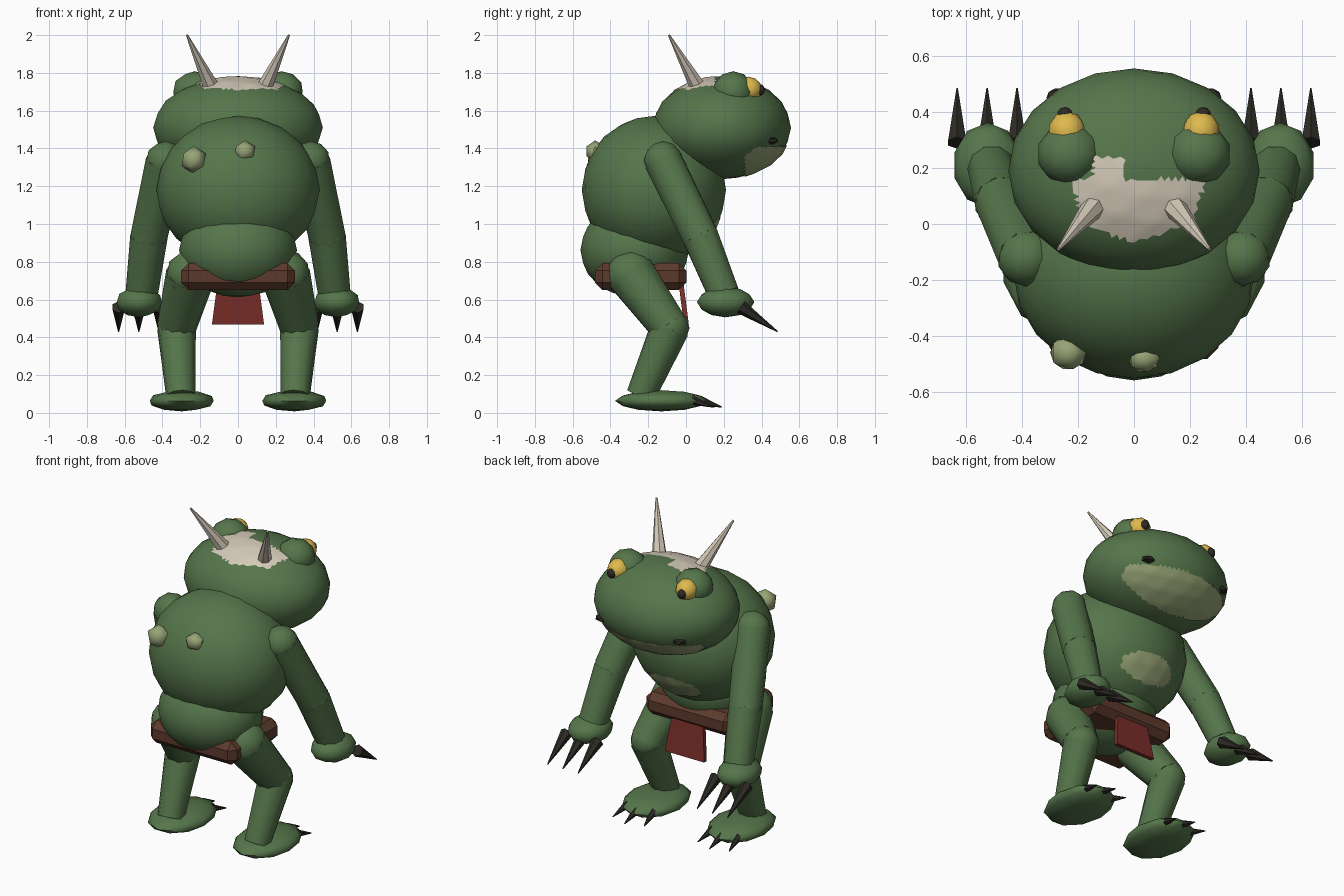
import bpy, bmesh, math
from mathutils import Vector, Matrix

if "Cube" in bpy.data.objects:
    bpy.data.objects.remove(bpy.data.objects["Cube"])


def material(name, rgb):
    m = bpy.data.materials.new(name)
    m.diffuse_color = (*rgb, 1)
    m.use_nodes = True
    m.node_tree.nodes["Principled BSDF"].inputs["Base Color"].default_value = m.diffuse_color
    return m


GREEN = material("skin green", (0.092, 0.18, 0.07))
PALE = material("pale green", (0.31, 0.37, 0.18))
BONE = material("bone", (0.66, 0.59, 0.48))
YELLOW = material("eye yellow", (0.74, 0.49, 0.075))
DARK = material("claw black", (0.026, 0.023, 0.018))
BROWN = material("belt brown", (0.11, 0.042, 0.025))
RED = material("cloth red", (0.20, 0.028, 0.023))


def finish(bm, name, mat, angle=60):
    bmesh.ops.recalc_face_normals(bm, faces=bm.faces)
    for f in bm.faces:
        f.smooth = angle > 0
    me = bpy.data.meshes.new(name)
    bm.to_mesh(me)
    bm.free()
    if angle > 0:
        me.set_sharp_from_angle(angle=math.radians(angle))
    me.materials.append(mat)
    ob = bpy.data.objects.new(name, me)
    bpy.context.scene.collection.objects.link(ob)
    return ob


def add_ball(bm, c, r, sub=2):
    mat = Matrix.Translation(c) @ Matrix.Diagonal((*r, 1))
    bmesh.ops.create_icosphere(bm, subdivisions=sub, radius=1, matrix=mat)


def ball(name, c, r, mat, sub=2, angle=60):
    bm = bmesh.new()
    add_ball(bm, c, r, sub)
    return finish(bm, name, mat, angle)


def add_cone(bm, a, b, ra, rb, sides):
    a, b = Vector(a), Vector(b)
    rot = (b - a).to_track_quat('Z', 'Y').to_matrix().to_4x4()
    bmesh.ops.create_cone(bm, cap_ends=True, segments=sides, radius1=ra, radius2=rb,
                          depth=(b - a).length, matrix=Matrix.Translation((a + b) / 2) @ rot)


def spike(name, a, b, ra, rb, mat, sides=6):
    bm = bmesh.new()
    add_cone(bm, a, b, ra, rb, sides)
    return finish(bm, name, mat, 30)


def limb(name, pts, radii):
    """Tapered tubes through the points, with rounded joints."""
    bm = bmesh.new()
    for i in range(len(pts) - 1):
        add_cone(bm, pts[i], pts[i + 1], radii[i], radii[i + 1], 10)
    for p, r in zip(pts[:-1], radii[:-1]):
        add_ball(bm, p, (r, r, r))
    return finish(bm, name, GREEN)


def patch(name, c, r, mat, rule, grow=1.01):
    """Thin coloured skin over a ball, kept only where the rule holds."""
    bm = bmesh.new()
    add_ball(bm, c, [v * grow for v in r], 3)
    bmesh.ops.subdivide_edges(bm, edges=bm.edges, cuts=4, use_grid_fill=True)
    out = [f for f in bm.faces if not rule(*f.calc_center_median())]
    bmesh.ops.delete(bm, geom=out, context='FACES')
    return finish(bm, name, mat)


def on_skull(x, y, z):
    notch = 0.235 if -0.15 < x < -0.04 else 0.16
    return z > 1.6 and 0.33 * abs(x) - 0.065 < y < notch and abs(x - 0.015) < 0.195 + 0.28 * y


# Torso, pelvis and head
HEAD = ((0, 0.19, 1.51), (0.449, 0.366, 0.273))
CHEST = ((0, -0.17, 1.18), (0.432, 0.382, 0.392))
ball("head", *HEAD, GREEN, 3)
ball("chest", *CHEST, GREEN, 3)
ball("pelvis", (0, -0.272, 0.862), (0.312, 0.287, 0.25), GREEN, 3)

# Coloured skin areas
patch("skull_plate", *HEAD, BONE, on_skull)
patch("chin", *HEAD, PALE,
      lambda x, y, z: y > 0.31 and z < 1.412 and abs(x) < 0.36, 1.018)
patch("belly_spot", *CHEST, PALE,
      lambda x, y, z: y > 0 and (x / 0.18) ** 2 + ((z - 0.965) / 0.075) ** 2 < 1)

# Warts on the back
ball("wart_large", (-0.235, -0.46, 1.34), (0.072, 0.068, 0.074), PALE, 1, 45)
ball("wart_small", (0.035, -0.48, 1.385), (0.062, 0.055, 0.058), PALE, 1, 45)

# Belt
bm = bmesh.new()
bmesh.ops.create_cube(bm, size=1, matrix=Matrix.Translation((0, -0.24, 0.722))
                      @ Matrix.Diagonal((0.605, 0.485, 0.142, 1)))
bmesh.ops.bevel(bm, geom=bm.edges[:], offset=0.04, segments=1, affect='EDGES')
finish(bm, "belt", BROWN, 0)

# Hanging cloth, flared and tilted
bm = bmesh.new()
bmesh.ops.create_cube(bm, size=1)
for v in bm.verts:
    low = v.co.z < 0
    v.co = (v.co.x * (0.276 if low else 0.215),
            v.co.y * 0.026 + (0.002 if low else -0.028),
            0.468 if low else 0.70)
finish(bm, "loincloth", RED, 0)

for s, side in ((-1, "left"), (1, "right")):
    # Horns and face
    spike("horn_" + side, (s * 0.145, 0.06, 1.73), (s * 0.27, -0.09, 2.0), 0.043, 0.006, BONE, 7)
    ball("eye_socket_" + side, (s * 0.23, 0.25, 1.70), (0.118, 0.112, 0.109), GREEN)
    ball("eyeball_" + side, (s * 0.24, 0.33, 1.714), (0.067, 0.074, 0.066), YELLOW)
    ball("pupil_" + side, (s * 0.247, 0.394, 1.71), (0.027, 0.024, 0.03), DARK)
    ball("nostril_" + side, (s * 0.27, 0.452, 1.442), (0.048, 0.038, 0.021), DARK, 1, 30)

    # Arms and hands
    limb("arm_" + side,
         [(s * 0.385, -0.12, 1.335), (s * 0.472, 0.078, 0.93), (s * 0.51, 0.20, 0.63)],
         [0.104, 0.099, 0.086])
    ball("hand_" + side, (s * 0.523, 0.21, 0.587), (0.124, 0.152, 0.081), GREEN)
    for i in (-1, 0, 1):
        x = s * 0.525 + i * 0.107
        spike("finger_claw_" + side, (x, 0.29, 0.56), (x, 0.485, 0.43), 0.037, 0.003, DARK)

    # Legs and feet
    limb("leg_" + side,
         [(s * 0.25, -0.29, 0.732), (s * 0.325, -0.085, 0.45), (s * 0.303, -0.24, 0.09)],
         [0.133, 0.104, 0.078])
    ball("foot_" + side, (s * 0.298, -0.13, 0.064), (0.178, 0.246, 0.056), GREEN)
    for i in (-1, 0, 1):
        x, y = s * 0.298 + i * 0.09, 0.07 - 0.04 * abs(i)
        spike("toe_claw_" + side, (x, y, 0.068), (x + i * 0.02, y + 0.12, 0.03), 0.025, 0.003, DARK)
